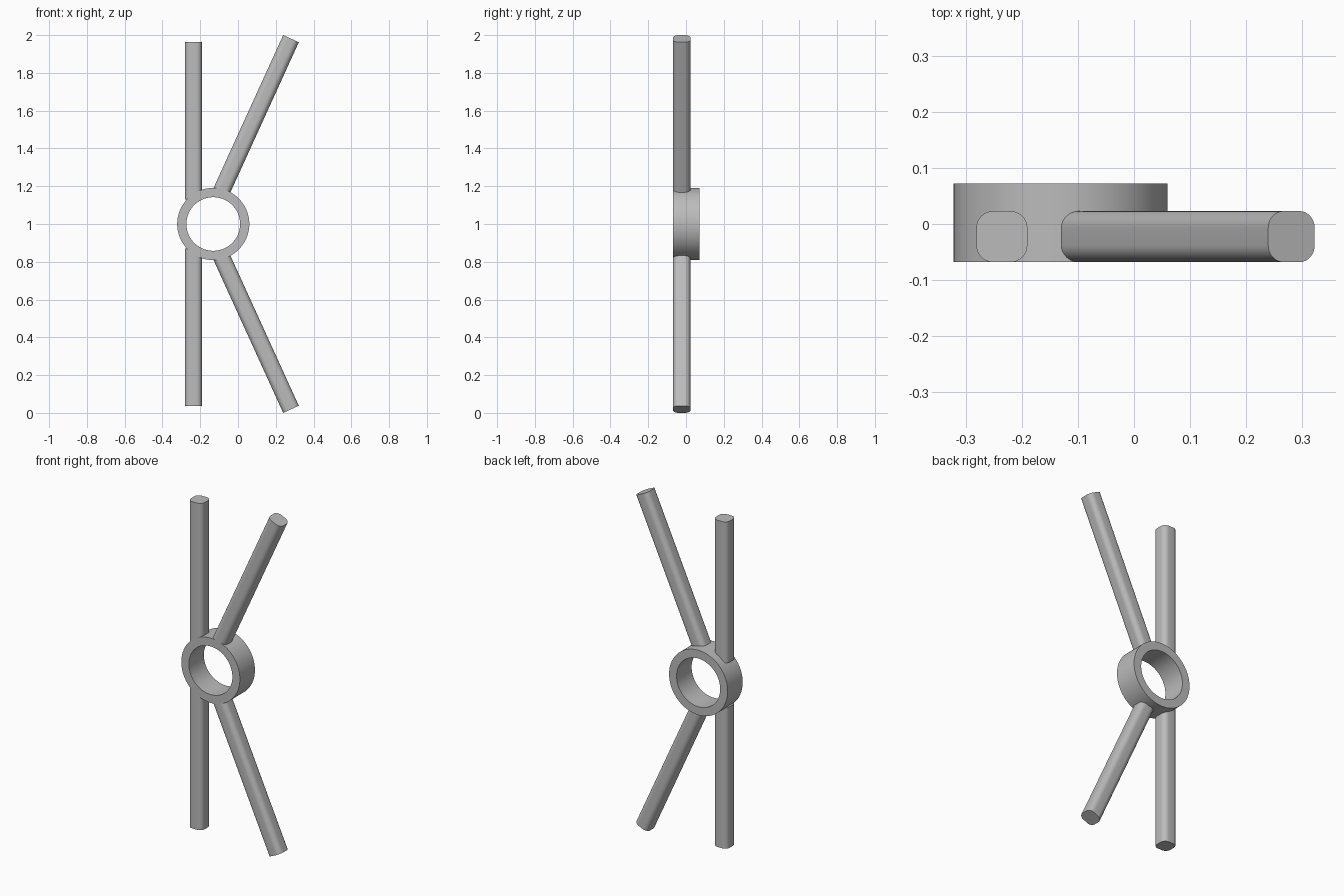
import bpy, bmesh, math
from mathutils import Matrix, Vector

cube = bpy.data.objects.get("Cube")
if cube:
    bpy.data.objects.remove(cube, do_unlink=True)

grey = bpy.data.materials.new("plain grey")
grey.use_nodes = True
grey.diffuse_color = (0.5, 0.5, 0.5, 1)
grey.node_tree.nodes["Principled BSDF"].inputs["Base Color"].default_value = (0.5, 0.5, 0.5, 1)

CENTRE = Vector((-0.131, 0, 1))
FRONT, BACK = -0.068, 0.072
ROD = 0.091                      # rod thickness
ROUND = 0.03                     # rod corner radius


def finish(bm, name):
    bmesh.ops.recalc_face_normals(bm, faces=bm.faces)
    mesh = bpy.data.meshes.new(name)
    bm.to_mesh(mesh)
    bm.free()
    mesh.materials.append(grey)
    obj = bpy.data.objects.new(name, mesh)
    bpy.context.collection.objects.link(obj)
    bpy.ops.object.select_all(action='DESELECT')
    obj.select_set(True)
    bpy.context.view_layer.objects.active = obj
    bpy.ops.object.shade_smooth_by_angle(angle=math.radians(35))
    return obj


def rod(name, start, end):
    """Square bar with rounded long edges, running between two (x, z) points."""
    a, b = (Vector((p[0], FRONT + ROD / 2, p[1])) for p in (start, end))
    axis = b - a
    bm = bmesh.new()
    bmesh.ops.create_cube(bm, size=1)
    bmesh.ops.scale(bm, vec=(ROD, ROD, axis.length), verts=bm.verts)
    long_edges = [e for e in bm.edges
                  if abs(e.verts[0].co.z - e.verts[1].co.z) > ROD]
    bmesh.ops.bevel(bm, geom=long_edges, offset=ROUND, segments=8,
                    profile=0.5, affect='EDGES')
    turn = Matrix.Rotation(math.atan2(axis.x, axis.z), 4, 'Y')
    bm.transform(Matrix.Translation((a + b) / 2) @ turn)
    return finish(bm, name)


# Hub ring: rectangular section spun around the y axis
bm = bmesh.new()
section = [(0.142, FRONT), (0.191, FRONT), (0.191, BACK), (0.142, BACK)]
verts = [bm.verts.new(CENTRE + Vector((r, y, 0))) for r, y in section]
edges = [bm.edges.new((verts[i], verts[i - 1])) for i in range(4)]
bmesh.ops.spin(bm, geom=verts + edges, cent=CENTRE, axis=(0, 1, 0),
               angle=math.tau, steps=96, use_merge=True)
bmesh.ops.remove_doubles(bm, verts=bm.verts, dist=1e-5)
finish(bm, "hub_ring")

# Upright and slanted rods, mirrored above and below the hub
tilt = math.radians(24.5)
reach = 0.9
tip = Vector((0.322 - ROD / 2 * math.cos(tilt), 1 - ROD / 2 * math.sin(tilt)))
root = tip - reach * Vector((math.sin(tilt), math.cos(tilt)))
for side, s in (("upper", 1), ("lower", -1)):
    rod(side + "_upright_rod", (-0.2355, 1 + s * 0.131), (-0.2355, 1 + s * 0.9625))
    rod(side + "_slanted_rod", (root.x, 1 + s * root.y), (tip.x, 1 + s * tip.y))
